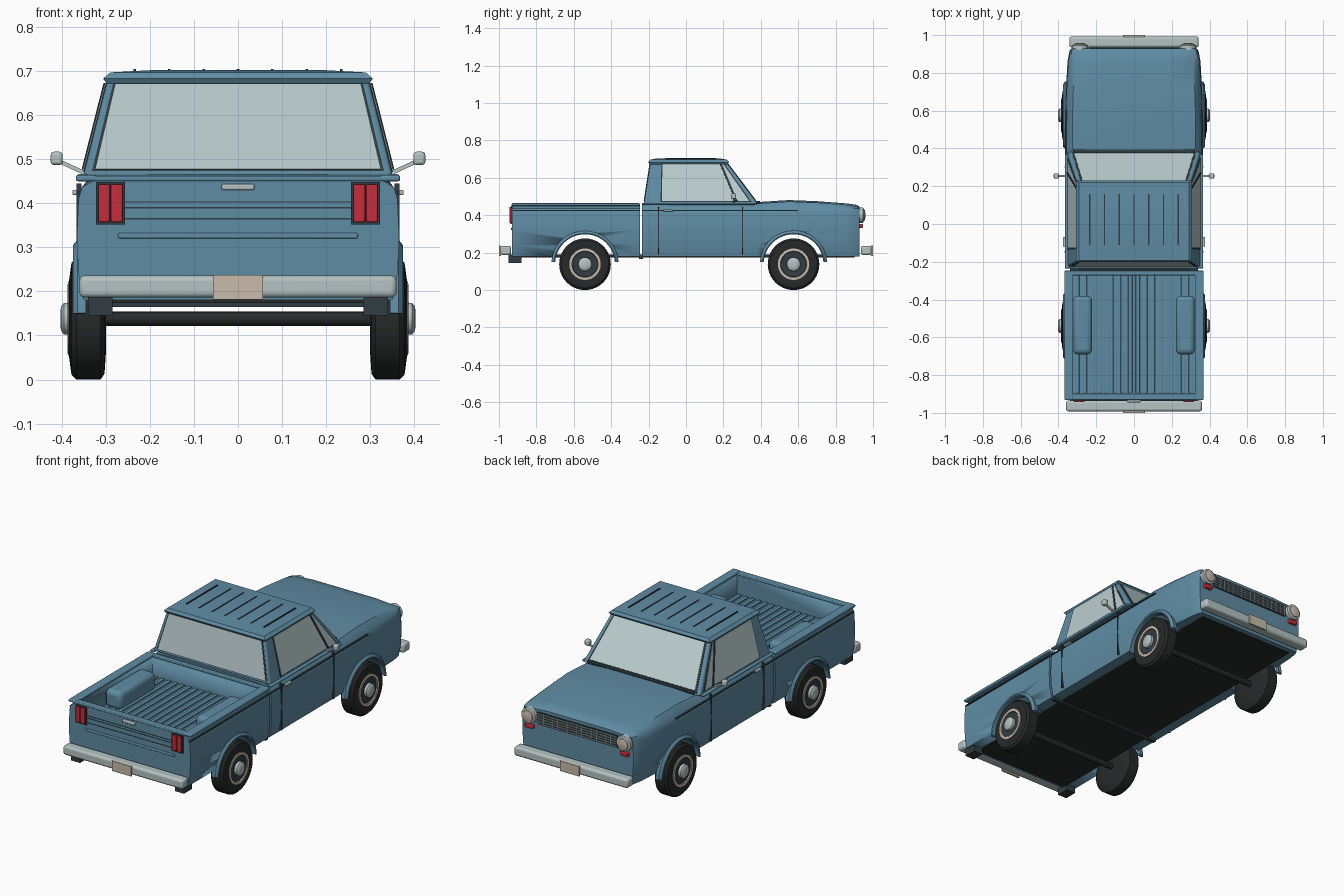
import bpy, bmesh, math
from mathutils import Vector

cube = bpy.data.objects.get("Cube")
if cube:
    bpy.data.objects.remove(cube, do_unlink=True)


def material(name, r, g, b):
    m = bpy.data.materials.new(name)
    m.use_nodes = True
    m.diffuse_color = (r, g, b, 1)
    m.node_tree.nodes["Principled BSDF"].inputs["Base Color"].default_value = (r, g, b, 1)
    return m


PAINT = material("blue_paint", .115, .262, .37)
GLASS = material("pale_glass", .50, .61, .62)
CHROME = material("chrome", .46, .54, .54)
DARK = material("dark_trim", .03, .045, .055)
TYRE = material("black_rubber", .02, .023, .023)
RED = material("red_lens", .58, .025, .045)
CREAM = material("cream", .58, .50, .40)


def finish(name, bm, mat, bevel=0, mirror=False):
    bmesh.ops.recalc_face_normals(bm, faces=bm.faces)
    me = bpy.data.meshes.new(name)
    bm.to_mesh(me)
    bm.free()
    me.materials.append(mat)
    ob = bpy.data.objects.new(name, me)
    bpy.context.collection.objects.link(ob)
    if bevel:
        b = ob.modifiers.new("bevel", "BEVEL")
        b.width, b.segments, b.limit_method = bevel, 3, "ANGLE"
    if mirror:
        ob.modifiers.new("mirror", "MIRROR")
    bpy.ops.object.select_all(action="DESELECT")
    bpy.context.view_layer.objects.active = ob
    ob.select_set(True)
    bpy.ops.object.shade_smooth_by_angle(angle=math.radians(35))
    return ob


def loft(name, rings, mat, **kw):
    """Skin closed rings of points and cap both ends."""
    bm = bmesh.new()
    loops = [[bm.verts.new(p) for p in ring] for ring in rings]
    n = len(loops[0])
    for a, b in zip(loops, loops[1:]):
        for i in range(n):
            j = (i + 1) % n
            bm.faces.new((a[i], a[j], b[j], b[i]))
    bm.faces.new(loops[0])
    bm.faces.new(loops[-1])
    return finish(name, bm, mat, **kw)


def box(name, x, y, z, mat, **kw):
    rings = [[(x[0], y[0], h), (x[1], y[0], h), (x[1], y[1], h), (x[0], y[1], h)] for h in z]
    return loft(name, rings, mat, **kw)


def lathe(name, profile, centre, axis, mat, n=40, **kw):
    """Turn (position, radius) pairs about the x or y axis."""
    rings = []
    for t, r in profile:
        ring = []
        for i in range(n):
            a = math.tau * i / n
            c, s = r * math.cos(a), r * math.sin(a)
            ring.append(Vector(centre) + Vector((t, c, s) if axis == "x" else (c, t, s)))
        rings.append(ring)
    return loft(name, rings, mat, **kw)


def panel(name, quad, u, v, lift, mat, **kw):
    """Thin plate on part of a four-cornered face."""
    a, b, c, d = map(Vector, quad)
    normal = (b - a).cross(d - a).normalized()
    pts = [a.lerp(b, s).lerp(d.lerp(c, s), t)
           for s, t in ((u[0], v[0]), (u[1], v[0]), (u[1], v[1]), (u[0], v[1]))]
    return loft(name, [[p - normal * .002 for p in pts], [p + normal * lift for p in pts]], mat, **kw)


def cut(ob, cutters):
    for c in cutters:
        m = ob.modifiers.new("cut", "BOOLEAN")
        m.operation, m.solver, m.object = "DIFFERENCE", "EXACT", c
        bpy.context.view_layer.objects.active = ob
        bpy.ops.object.modifier_apply(modifier=m.name)
        bpy.data.objects.remove(c, do_unlink=True)


def section(y, w, h):
    half = [(w * .55, h), (w - .035, h - .008), (w - .008, .437), (w, .41), (w + .004, .32),
            (w, .24), (w - .012, .18)]
    return [(x, y, z) for x, z in half] + [(-x, y, z) for x, z in reversed(half)]


AXLES = (-.54, .575)
R = .138


def arch_cutter(y):
    return lathe("arch_cutter", [(-.5, .165), (.5, .165)], (0, y, R), "x", DARK, n=48)


# Cab lower body and hood
body = loft("front_body", [section(*s) for s in (
    (-.235, .362, .465), (.38, .362, .47), (.55, .361, .481), (.7, .357, .475),
    (.86, .348, .463), (.915, .338, .455), (.928, .33, .445))], PAINT)
cut(body, [arch_cutter(AXLES[1])])

# Cargo bed
bed = loft("cargo_bed", [section(y, .362, .46) for y in (-.93, -.247)], PAINT)
cut(bed, [box("bed_cutter", (-.325, .325), (-.9, -.268), (.345, .6), PAINT), arch_cutter(AXLES[0])])
box("bed_side_rail", (.322, .368), (-.932, -.247), (.45, .464), PAINT, bevel=.005, mirror=True)
box("bed_front_rail", (-.33, .33), (-.272, -.247), (.45, .464), PAINT, bevel=.004)
box("tailgate_rail", (-.33, .33), (-.932, -.897), (.45, .462), PAINT, bevel=.004)
for i in range(16):
    x = -.3 + .04 * i
    box("bed_floor_rib", (x - .011, x + .011), (-.895, -.27), (.34, .353), PAINT, bevel=.003)
box("bed_wheel_box", (.222, .322), (-.69, -.38), (.34, .44), PAINT, bevel=.025, mirror=True)

# Cab upper shell
bz, tz = .46, .685
B = [(-.352, -.225, bz), (.352, -.225, bz), (.352, .385, bz), (-.352, .385, bz)]
T = [(-.295, -.19, tz), (.295, -.19, tz), (.295, .215, tz), (-.295, .215, tz)]
loft("cab_shell", [B, T], PAINT, bevel=.008)
rear = (B[0], B[1], T[1], T[0])
side = (B[1], B[2], T[2], T[1])
front = (B[2], B[3], T[3], T[2])
panel("rear_window_seal", rear, (.025, .975), (.06, .95), .002, DARK)
panel("rear_window", rear, (.035, .965), (.075, .935), .004, GLASS)
panel("windshield_seal", front, (.03, .97), (.04, .96), .002, DARK)
panel("windshield", front, (.045, .955), (.08, .94), .004, GLASS)
panel("side_window_seal", side, (.145, .955), (.05, .96), .002, DARK, mirror=True)
panel("side_window", side, (.158, .94), (.07, .94), .004, GLASS, mirror=True)
panel("vent_window_bar", ((.352, .27, bz), (.352, .282, bz), (.295, .187, tz), (.295, .175, tz)),
      (0, 1), (.07, .94), .007, DARK, mirror=True)
box("cowl_vent", (-.32, .32), (.375, .395), (.465, .476), DARK, bevel=.003)

# Roof with ribs
loft("roof", [[(sx * w, y, z) for sx, y in ((-1, y0), (1, y0), (1, y1), (-1, y1))]
              for w, y0, y1, z in ((.298, -.195, .222, .672), (.306, -.202, .23, .683),
                                   (.29, -.192, .22, .697), (.2, -.165, .19, .702))], PAINT)
for i in range(-3, 4):
    x = i * .078
    box("roof_rib", (x - .003, x + .003), (-.11, .16), (.697, .705), DARK)

# Body seams, trim and handles
box("side_trim_front", (.355, .3645), (-.235, .6), (.422, .427), DARK, mirror=True)
box("side_trim_bed", (.355, .3645), (-.925, -.247), (.422, .427), DARK, mirror=True)
for y in (-.147, .302):
    box("door_seam", (.355, .367), (y - .003, y + .003), (.19, .445), DARK, mirror=True)
box("door_handle", (.36, .376), (-.12, -.07), (.419, .43), CHROME, bevel=.003, mirror=True)
box("drip_seam", (.34, .366), (-.235, .37), (.455, .466), PAINT, bevel=.004, mirror=True)

# Wheel arches and wheels
for y in AXLES:
    rings = []
    for i in range(25):
        a = math.radians(4 + 172 * i / 24)
        rings.append([(x, y + r * math.cos(a), R + r * math.sin(a))
                      for x, r in ((.345, .160), (.372, .160), (.375, .166), (.364, .180), (.345, .180))])
    loft("wheel_arch_lip", rings, PAINT, mirror=True)
    c = (0, y, R)
    lathe("tyre", [(.30, .08), (.303, .125), (.312, R), (.367, R), (.378, .127), (.383, .09),
                   (.376, .07)], c, "x", TYRE, mirror=True)
    lathe("whitewall_ring", [(.37, .084), (.386, .084), (.387, .07), (.37, .068)], c, "x", CREAM, mirror=True)
    lathe("wheel_disc", [(.37, .069), (.383, .067), (.38, .03)], c, "x", DARK, mirror=True)
    lathe("hub_cap", [(.37, .037), (.395, .036), (.402, .027), (.403, .01)], c, "x", CHROME, mirror=True)
    lathe("axle", [(-.31, .016), (.31, .016)], c, "x", TYRE, n=16)

# Underside
box("underbody", (-.29, .29), (-.91, .90), (.174, .19), TYRE)
box("chassis_crossmember", (-.34, .34), (-.25, -.23), (.165, .19), DARK)
box("bumper_bracket", (.285, .34), (-.95, -.88), (.145, .19), DARK, mirror=True)

# Bumpers and number plates
for name, y0, y1, w, py in (("rear", -.992, -.935, .36, (-1, -.99)), ("front", .935, .992, .342, (.99, 1))):
    box(name + "_bumper", (-w, w), (y0, y1), (.186, .236), CHROME, bevel=.012)
    box(name + "_plate", (-.057, .057), py, (.182, .237), CREAM)

# Tailgate details
for x0, x1 in ((.262, .288), (.291, .317)):
    box("tail_light", (x0, x1), (-.943, -.925), (.357, .443), RED, bevel=.003, mirror=True)
box("tail_light_frame", (.257, .322), (-.936, -.925), (.352, .448), DARK, mirror=True)
for z in (.365, .39, .403):
    box("tailgate_groove", (-.258, .258), (-.932, -.925), (z - .0015, z + .0015), DARK)
box("tailgate_ridge", (-.272, .272), (-.936, -.925), (.32, .333), PAINT, bevel=.004)
box("tailgate_handle", (-.037, .037), (-.944, -.925), (.43, .444), CHROME, bevel=.004)

# Grille and front lamps
box("grille_back", (-.24, .24), (.92, .934), (.362, .428), DARK)
for i in range(5):
    z = .369 + i * .013
    box("grille_bar", (-.238, .238), (.93, .938), (z - .0015, z + .0015), CHROME)
for i in range(17):
    x = -.232 + i * .029
    box("grille_slat", (x - .001, x + .001), (.93, .937), (.364, .426), CHROME)
lathe("headlight_rim", [(.91, .043), (.946, .042), (.95, .036)], (.286, 0, .4), "y", CHROME, n=32, mirror=True)
lathe("headlight_lens", [(.94, .036), (.955, .03), (.959, .012)], (.286, 0, .4), "y", CREAM, n=32, mirror=True)
box("front_signal", (.262, .31), (.915, .945), (.332, .354), RED, bevel=.004, mirror=True)

# Door mirrors
loft("mirror_arm", [[(x, .255 + dy, z + dz) for dy, dz in ((-.005, -.005), (.005, -.005), (.005, .005), (-.005, .005))]
                    for x, z in ((.34, .465), (.405, .495))], CHROME, mirror=True)
box("door_mirror", (.398, .425), (.24, .268), (.487, .517), CHROME, bevel=.007, mirror=True)
